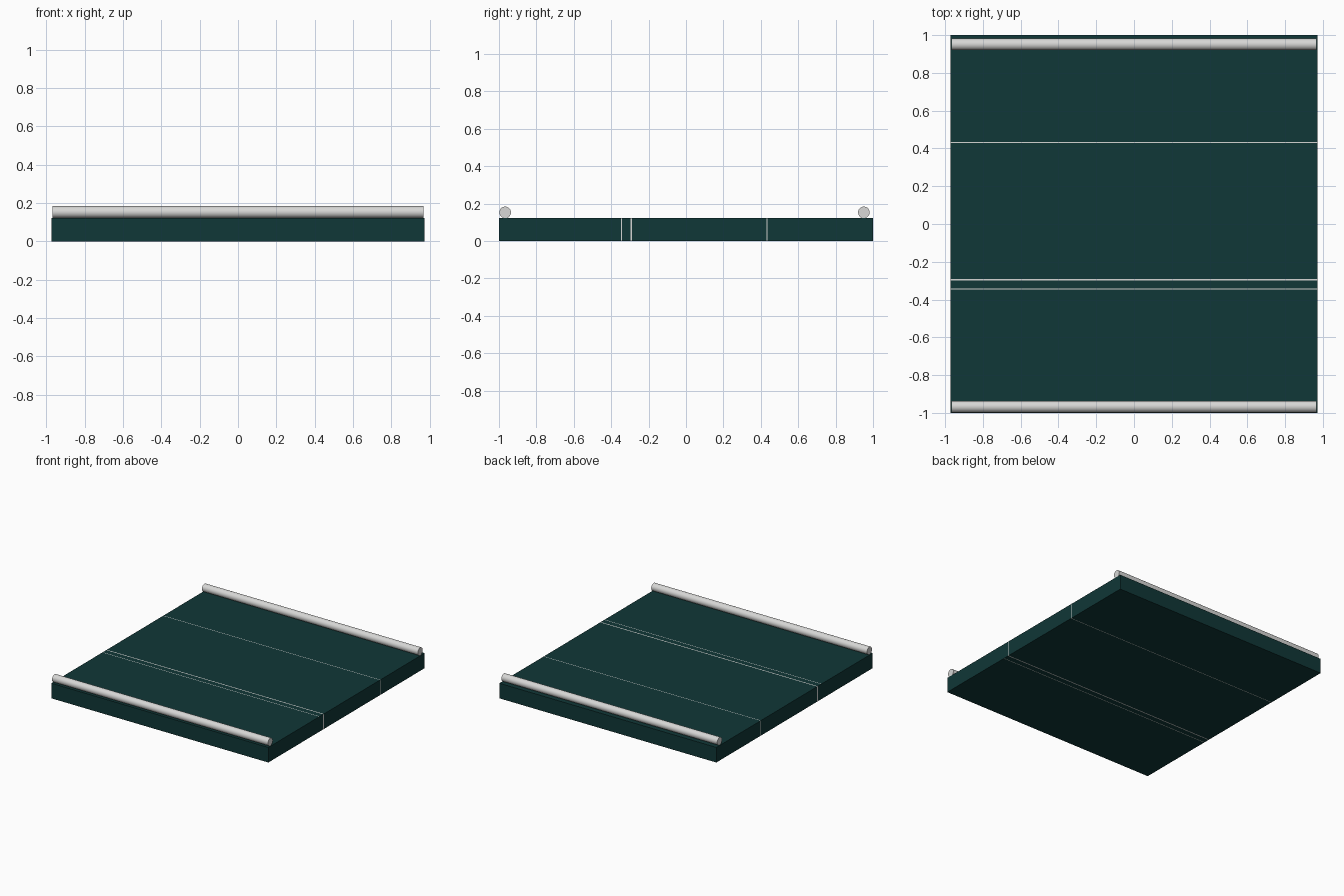
import bpy
import math

if "Cube" in bpy.data.objects:
    bpy.data.objects.remove(bpy.data.objects["Cube"])

HALF_X, TOP = 0.972, 0.122
ROD_R = 0.031


def material(name, color):
    m = bpy.data.materials.new(name)
    m.diffuse_color = (*color, 1.0)
    m.use_nodes = True
    m.node_tree.nodes["Principled BSDF"].inputs["Base Color"].default_value = m.diffuse_color
    return m


teal = material("dark_teal", (0.005, 0.038, 0.038))
pale = material("pale_grey", (0.68, 0.68, 0.67))


def slab(name, y0, y1, mat):
    """Full-width block between two y positions, standing on the ground."""
    bpy.ops.mesh.primitive_cube_add(size=1, location=(0, (y0 + y1) / 2, TOP / 2))
    ob = bpy.context.object
    ob.name = name
    ob.scale = (2 * HALF_X, y1 - y0, TOP)
    bpy.ops.object.transform_apply(location=False, rotation=False, scale=True)
    ob.data.materials.append(mat)


def rod(name, y):
    """Smooth bar lying along x on top of the slab."""
    bpy.ops.mesh.primitive_cylinder_add(
        vertices=32, radius=ROD_R, depth=1.934,
        location=(0, y, TOP + ROD_R), rotation=(0, math.pi / 2, 0))
    ob = bpy.context.object
    ob.name = name
    ob.data.materials.append(pale)
    bpy.ops.object.shade_smooth_by_angle(angle=math.radians(40))


# Teal panels separated by thin flush pale seams (centre y, width)
seams = [(-0.345, 0.005), (-0.294, 0.008), (0.432, 0.005)]
start = -1.0
for i, (y, w) in enumerate(seams, 1):
    slab(f"panel_{i}", start, y - w / 2, teal)
    slab(f"seam_{i}", y - w / 2, y + w / 2, pale)
    start = y + w / 2
slab("panel_4", start, 1.0, teal)

# Front and back rods
rod("front_rod", -0.967)
rod("back_rod", 0.951)
